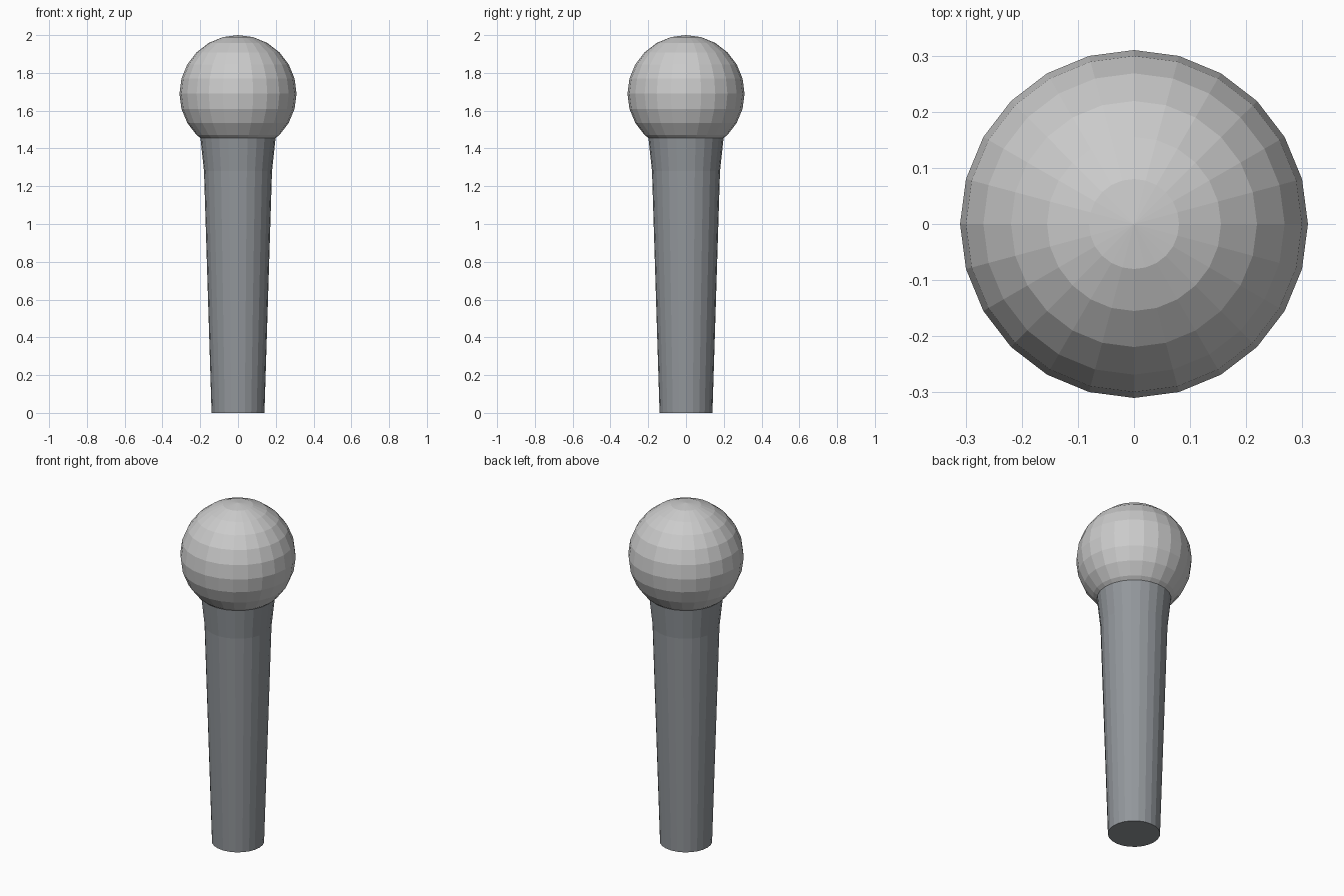
import bpy, bmesh, math

if "Cube" in bpy.data.objects:
    bpy.data.objects.remove(bpy.data.objects["Cube"])

SIDES = 24


def lathe(name, profile, color=None):
    """Flat-shaded capped solid of revolution from (radius, z) points."""
    bm = bmesh.new()
    rings = []
    for r, z in profile:
        rings.append([bm.verts.new((r * math.cos(math.tau * i / SIDES),
                                    r * math.sin(math.tau * i / SIDES), z))
                      for i in range(SIDES)])
    for a, b in zip(rings, rings[1:]):
        for i in range(SIDES):
            j = (i + 1) % SIDES
            bm.faces.new((a[i], a[j], b[j], b[i]))
    bm.faces.new(rings[0][::-1])
    bm.faces.new(rings[-1])
    mesh = bpy.data.meshes.new(name)
    bm.to_mesh(mesh)
    bm.free()
    obj = bpy.data.objects.new(name, mesh)
    bpy.context.collection.objects.link(obj)
    if color:
        mat = bpy.data.materials.new(name + "_material")
        mat.diffuse_color = color
        mat.use_nodes = True
        mat.node_tree.nodes["Principled BSDF"].inputs["Base Color"].default_value = mat.diffuse_color
        mesh.materials.append(mat)
    return obj


# Tapered dark handle with a flared collar
lathe("handle", [(0.14, 0), (0.18, 1.28), (0.2, 1.465)], (0.29, 0.31, 0.33, 1))

# Faceted ball head
bpy.ops.mesh.primitive_uv_sphere_add(segments=SIDES, ring_count=12, radius=0.31,
                                     location=(0, 0, 1.69))
bpy.context.object.name = "ball_head"
